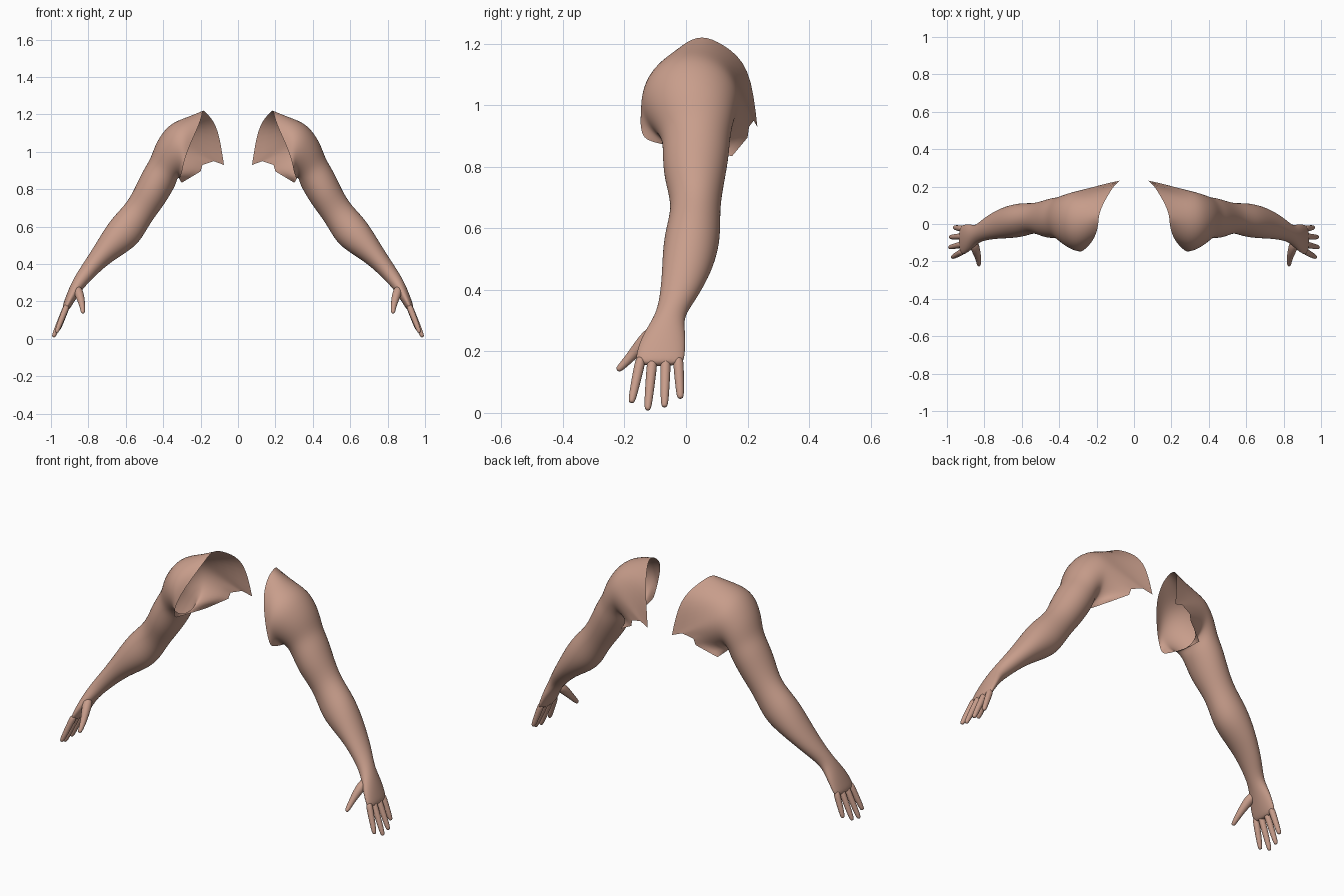
import bpy
import bmesh
from math import sin, cos, tau
from mathutils import Vector

cube = bpy.data.objects.get("Cube")
if cube:
    bpy.data.objects.remove(cube, do_unlink=True)

skin = bpy.data.materials.new("skin")
skin.use_nodes = True
skin_colour = (0.58, 0.34, 0.26, 1)
skin.diffuse_color = skin_colour
skin.node_tree.nodes["Principled BSDF"].inputs["Base Color"].default_value = skin_colour


def loft(name, rings, cap_start=False, corners=()):
    """Skin a list of equal rings, smooth the result and mirror it to the other side."""
    bm = bmesh.new()
    rows = [[bm.verts.new(p) for p in ring] for ring in rings]
    count = len(rows[0])
    for a, b in zip(rows, rows[1:]):
        for i in range(count):
            j = (i + 1) % count
            bm.faces.new((a[i], a[j], b[j], b[i]))
    bm.faces.new(rows[-1])
    if cap_start:
        bm.faces.new(rows[0])
    bmesh.ops.recalc_face_normals(bm, faces=bm.faces)
    for face in bm.faces:
        face.smooth = True
    mesh = bpy.data.meshes.new(name)
    bm.to_mesh(mesh)
    bm.free()
    mesh.materials.append(skin)
    # Keep the ragged corners of the open rim sharp
    if corners:
        crease = mesh.attributes.new("crease_vert", 'FLOAT', 'POINT')
        for i in corners:
            crease.data[i].value = 1.0
    obj = bpy.data.objects.new(name, mesh)
    bpy.context.collection.objects.link(obj)
    smooth = obj.modifiers.new("Smooth", 'SUBSURF')
    smooth.levels = smooth.render_levels = 2
    mirror = obj.modifiers.new("Mirror", 'MIRROR')
    mirror.use_mirror_merge = False
    return obj


def section(outer_x, outer_z, inner_x, inner_z, front, back, sides=16):
    """Oval ring spanning an outer and an inner edge point and a front and back depth."""
    centre = Vector((outer_x + inner_x, front + back, outer_z + inner_z)) / 2
    up = Vector((outer_x - inner_x, 0, outer_z - inner_z)) / 2 * 1.02
    forward = Vector((0, front - back, 0)) / 2 * 1.02
    return [centre + up * cos(tau * i / sides) + forward * sin(tau * i / sides)
            for i in range(sides)]


def digit(name, path, radii, sides=8):
    """Round tapering tube along a path, used for the fingers and thumb."""
    points = [Vector(p) for p in path]
    rings = []
    for k, (p, r) in enumerate(zip(points, radii)):
        along = points[min(k + 1, len(points) - 1)] - points[max(k - 1, 0)]
        turn = along.to_track_quat('Z', 'Y')
        rings.append([p + turn @ Vector((cos(tau * i / sides), sin(tau * i / sides), 0)) * r * 1.1
                      for i in range(sides)])
    return loft(name, rings, cap_start=True)


# Open rim of the shoulder: top, down the chest, under the armpit, up the back
rim = [
    (.19, .05, 1.23), (.19, -.01, 1.2), (.21, -.075, 1.14), (.245, -.12, 1.065),
    (.28, -.15, .98), (.295, -.147, .92), (.3, -.135, .885), (.31, -.06, .87),
    (.31, .06, .845), (.3, .15, .835), (.2, .2, .895), (.19, .205, .93),
    (.13, .22, .95), (.075, .232, .93), (.105, .21, 1.13), (.16, .12, 1.2),
]

# Shoulder, upper arm, elbow, forearm, wrist and palm
sections = [
    (.285, 1.18, .316, .86, -.148, .178),
    (.37, 1.15, .322, .86, -.132, .166),
    (.44, 1.05, .328, .845, -.1, .152),
    (.465, .965, .335, .82, -.076, .143),
    (.505, .905, .36, .775, -.076, .14),
    (.545, .82, .4, .71, -.072, .127),
    (.59, .73, .47, .62, -.043, .11),
    (.665, .655, .525, .515, -.068, .113),
    (.715, .585, .6, .46, -.076, .102),
    (.765, .5, .68, .41, -.078, .078),
    (.83, .4, .75, .35, -.085, .035),
    (.872, .335, .81, .29, -.1, -.011),
    (.905, .268, .85, .24, -.142, .0),
    (.932, .195, .89, .175, -.165, -.004),
    (.942, .16, .91, .145, -.16, -.01),
]
loft("arm", [Vector(p) for p in rim] and [[Vector(p) for p in rim]]
     + [section(*s) for s in sections], corners=range(9, 14))

# Fingers: knuckle depth, tip depth, tip height, tip distance out
fingers = {
    "index_finger": (-.145, -.178, .032, .972),
    "middle_finger": (-.108, -.125, .008, .988),
    "ring_finger": (-.066, -.07, .018, .984),
    "little_finger": (-.026, -.018, .046, .962),
}
for name, (knuckle_y, tip_y, tip_z, tip_x) in fingers.items():
    knuckle = Vector((.912, knuckle_y, .185))
    tip = Vector((tip_x, tip_y, tip_z))
    digit(name, [knuckle.lerp(tip, t) for t in (0, .3, .65, .93, 1)],
          (.017, .0165, .0145, .012, .007))

# Thumb
digit("thumb",
      [(.862, -.09, .275), (.846, -.138, .232), (.833, -.178, .183),
       (.829, -.215, .145), (.829, -.224, .138)],
      (.026, .024, .016, .012, .007))
